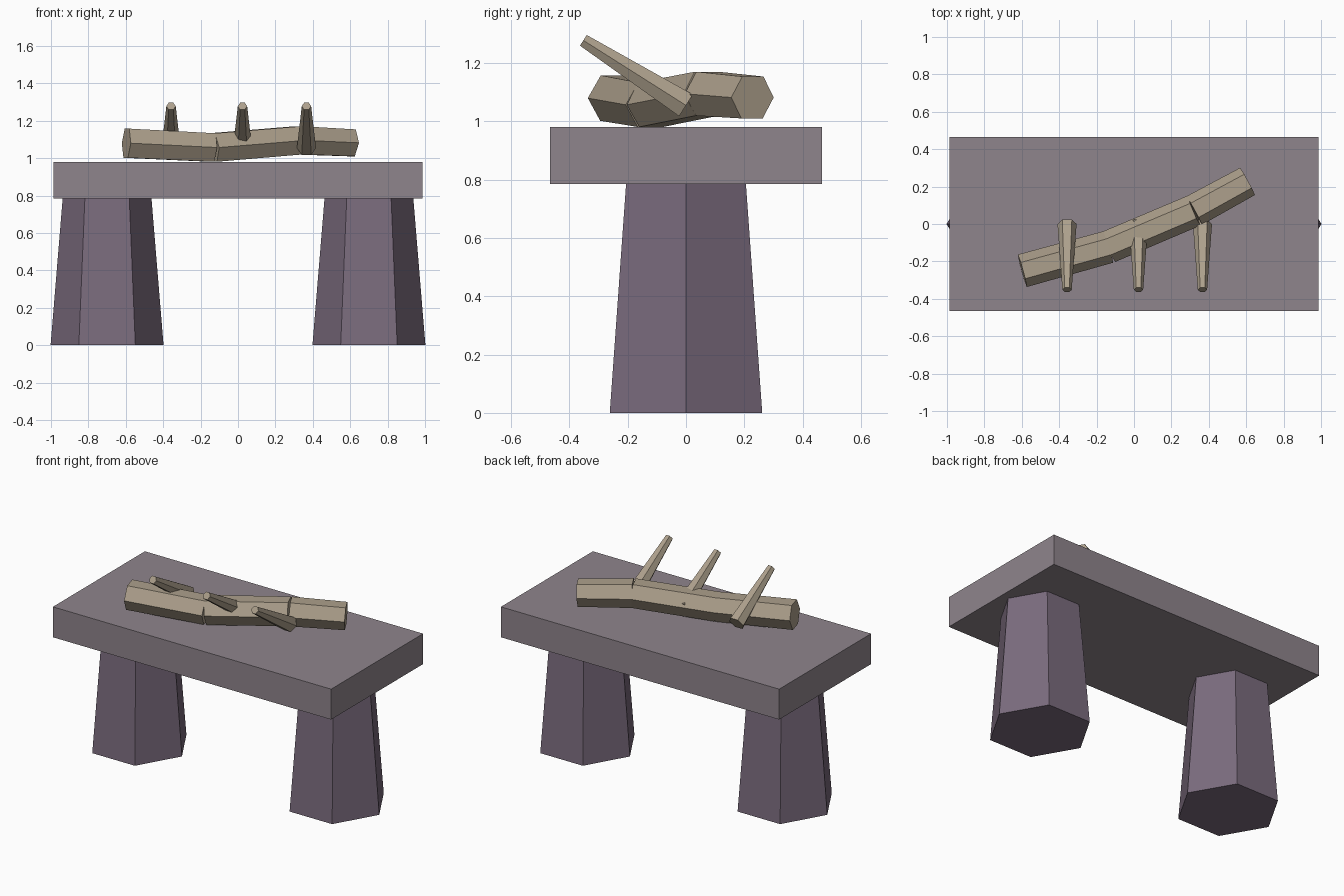
import bpy, bmesh, math
from mathutils import Vector

if "Cube" in bpy.data.objects:
    bpy.data.objects.remove(bpy.data.objects["Cube"])


def material(name, rgb):
    m = bpy.data.materials.new(name)
    lin = [(c / 255 / 12.92) if c < 10 else ((c / 255 + 0.055) / 1.055) ** 2.4 for c in rgb]
    m.diffuse_color = (*lin, 1)
    m.use_nodes = True
    m.node_tree.nodes["Principled BSDF"].inputs["Base Color"].default_value = m.diffuse_color
    return m


slab_mat = material("grey mauve stone", (143, 133, 140))
leg_mat = material("purple stone", (122, 107, 125))
wood_mat = material("pale wood", (173, 160, 140))


def finish(name, bm, mat):
    bmesh.ops.recalc_face_normals(bm, faces=bm.faces[:])
    me = bpy.data.meshes.new(name)
    bm.to_mesh(me)
    bm.free()
    me.materials.append(mat)
    ob = bpy.data.objects.new(name, me)
    bpy.context.collection.objects.link(ob)
    return ob


def hex_taper(name, a, b, ra, rb, mat):
    """Six-sided tapered prism from a to b, with corners pointing sideways."""
    a, b = Vector(a), Vector(b)
    axis = (b - a).normalized()
    side = axis.cross(Vector((0, 0, 1)))
    side = side.normalized() if side.length > 1e-4 else Vector((1, 0, 0))
    up = side.cross(axis)
    bm = bmesh.new()
    rings = []
    for p, r in ((a, ra), (b, rb)):
        rings.append([bm.verts.new(p + r * (math.cos(t) * side + math.sin(t) * up))
                      for t in (i * math.pi / 3 for i in range(6))])
    lo, hi = rings
    for i in range(6):
        j = (i + 1) % 6
        bm.faces.new((lo[i], lo[j], hi[j], hi[i]))
    bm.faces.new(lo[::-1])
    bm.faces.new(hi)
    return finish(name, bm, mat)


# table slab
bm = bmesh.new()
bmesh.ops.create_cube(bm, size=1)
bmesh.ops.scale(bm, vec=(1.974, 0.932, 0.195), verts=bm.verts)
bmesh.ops.translate(bm, vec=(0, 0, 0.8825), verts=bm.verts)
finish("slab", bm, slab_mat)

# two tapered hexagonal legs
for label, x in (("left", -0.7), ("right", 0.7)):
    hex_taper(label + "_leg", (x, 0, 0), (x, 0, 0.79), 0.302, 0.237, leg_mat)

# crooked log in three pieces
path = [(-0.597, -0.25, 1.08), (-0.135, -0.122, 1.057),
        (0.322, 0.072, 1.095), (0.607, 0.228, 1.082)]
radii = [0.09, 0.088, 0.087, 0.083]
for i in range(3):
    hex_taper(f"log_piece_{i + 1}", path[i], path[i + 1], radii[i], radii[i + 1], wood_mat)

# three parallel branches leaning forward and up
for i, x in enumerate((-0.358, 0.024, 0.366)):
    hex_taper(f"branch_{i + 1}", (x, 0, 1.055), (x, -0.352, 1.278), 0.051, 0.025, wood_mat)
